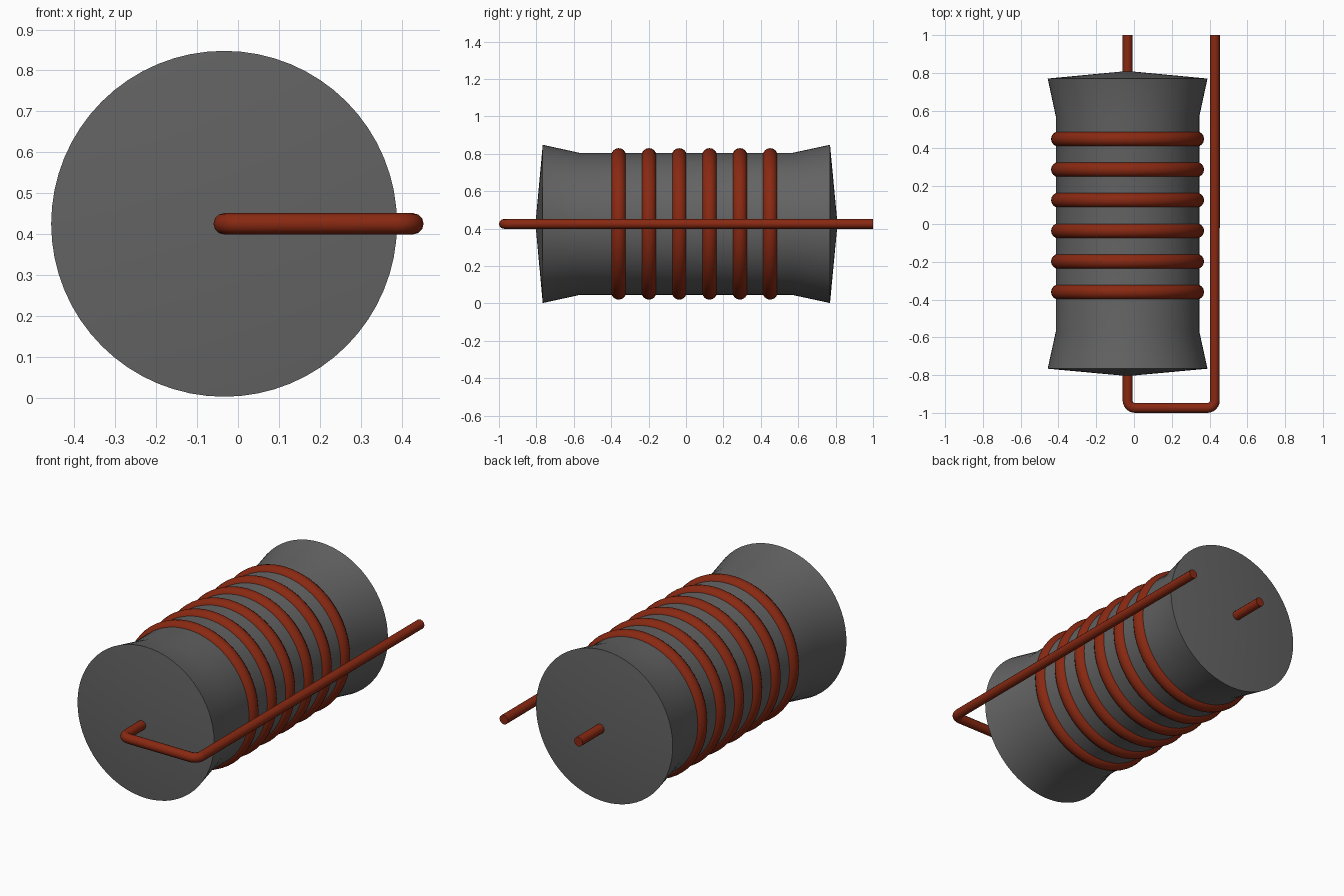
import bpy, bmesh, math
from mathutils import Vector

cube = bpy.data.objects.get("Cube")
if cube:
    bpy.data.objects.remove(cube, do_unlink=True)

AXIS_X, AXIS_Z = -0.034, 0.425      # long axis of the core, running along y
WIRE_R = 0.026


def material(name, rgb):
    mat = bpy.data.materials.new(name)
    mat.use_nodes = True
    mat.diffuse_color = (*rgb, 1)
    bsdf = mat.node_tree.nodes["Principled BSDF"]
    bsdf.inputs["Base Color"].default_value = (*rgb, 1)
    bsdf.inputs["Roughness"].default_value = 0.6
    return mat


def shade(obj, angle):
    bpy.ops.object.select_all(action='DESELECT')
    obj.select_set(True)
    bpy.context.view_layer.objects.active = obj
    bpy.ops.object.shade_smooth_by_angle(angle=math.radians(angle))


def lathe(name, profile, mat, closed=False, steps=64):
    """Spin (radius, y) points around the core axis."""
    bm = bmesh.new()
    verts = [bm.verts.new((r, y, 0)) for r, y in profile]
    edges = [bm.edges.new(pair) for pair in zip(verts, verts[1:])]
    if closed:
        edges.append(bm.edges.new((verts[-1], verts[0])))
    bmesh.ops.spin(bm, geom=verts + edges, cent=(0, 0, 0), axis=(0, 1, 0),
                   angle=math.tau, steps=steps)
    bmesh.ops.remove_doubles(bm, verts=bm.verts, dist=1e-5)
    bmesh.ops.recalc_face_normals(bm, faces=bm.faces)
    mesh = bpy.data.meshes.new(name)
    bm.to_mesh(mesh)
    bm.free()
    mesh.materials.append(mat)
    obj = bpy.data.objects.new(name, mesh)
    obj.location = (AXIS_X, 0, AXIS_Z)
    bpy.context.collection.objects.link(obj)
    shade(obj, 40)
    return obj


def rounded_path(points, radius, steps=6):
    """Replace each inner right-angle corner by a quarter arc."""
    pts = [Vector(p) for p in points]
    out = [pts[0]]
    for a, b, c in zip(pts, pts[1:], pts[2:]):
        u, v = (a - b).normalized(), (c - b).normalized()
        centre = b + (u + v) * radius
        for i in range(steps + 1):
            t = math.pi / 2 * i / steps
            out.append(centre - (v * math.cos(t) + u * math.sin(t)) * radius)
    return out + [pts[-1]]


grey = material("dark grey", (0.125, 0.125, 0.125))
copper = material("copper red", (0.25, 0.022, 0.006))

# Core: straight barrel, flared ends, shallow conical end faces
lathe("core", [(0, -0.805), (0.423, -0.766), (0.38, -0.57),
               (0.38, 0.57), (0.423, 0.77), (0, 0.81)], grey)

# Six wire windings around the barrel
for i in range(6):
    y = -0.36 + i * 0.162
    section = [(0.365 + 0.04 * math.cos(math.tau * k / 16),
                y + 0.04 * math.sin(math.tau * k / 16)) for k in range(16)]
    lathe(f"winding_{i + 1}", section, copper, closed=True)

# Lead wire: through the core, round the front and back along the left side
path = rounded_path([(AXIS_X, 1, AXIS_Z), (AXIS_X, -1 + WIRE_R, AXIS_Z),
                     (0.428, -1 + WIRE_R, AXIS_Z), (0.428, 1, AXIS_Z)], 0.04)
curve = bpy.data.curves.new("lead_wire", 'CURVE')
curve.dimensions = '3D'
curve.bevel_depth = WIRE_R
curve.bevel_resolution = 4
curve.use_fill_caps = True
spline = curve.splines.new('POLY')
spline.points.add(len(path) - 1)
for point, co in zip(spline.points, path):
    point.co = (*co, 1)
curve.materials.append(copper)
wire = bpy.data.objects.new("lead_wire", curve)
bpy.context.collection.objects.link(wire)
bpy.ops.object.select_all(action='DESELECT')
wire.select_set(True)
bpy.context.view_layer.objects.active = wire
bpy.ops.object.convert(target='MESH')
shade(bpy.context.view_layer.objects.active, 40)
